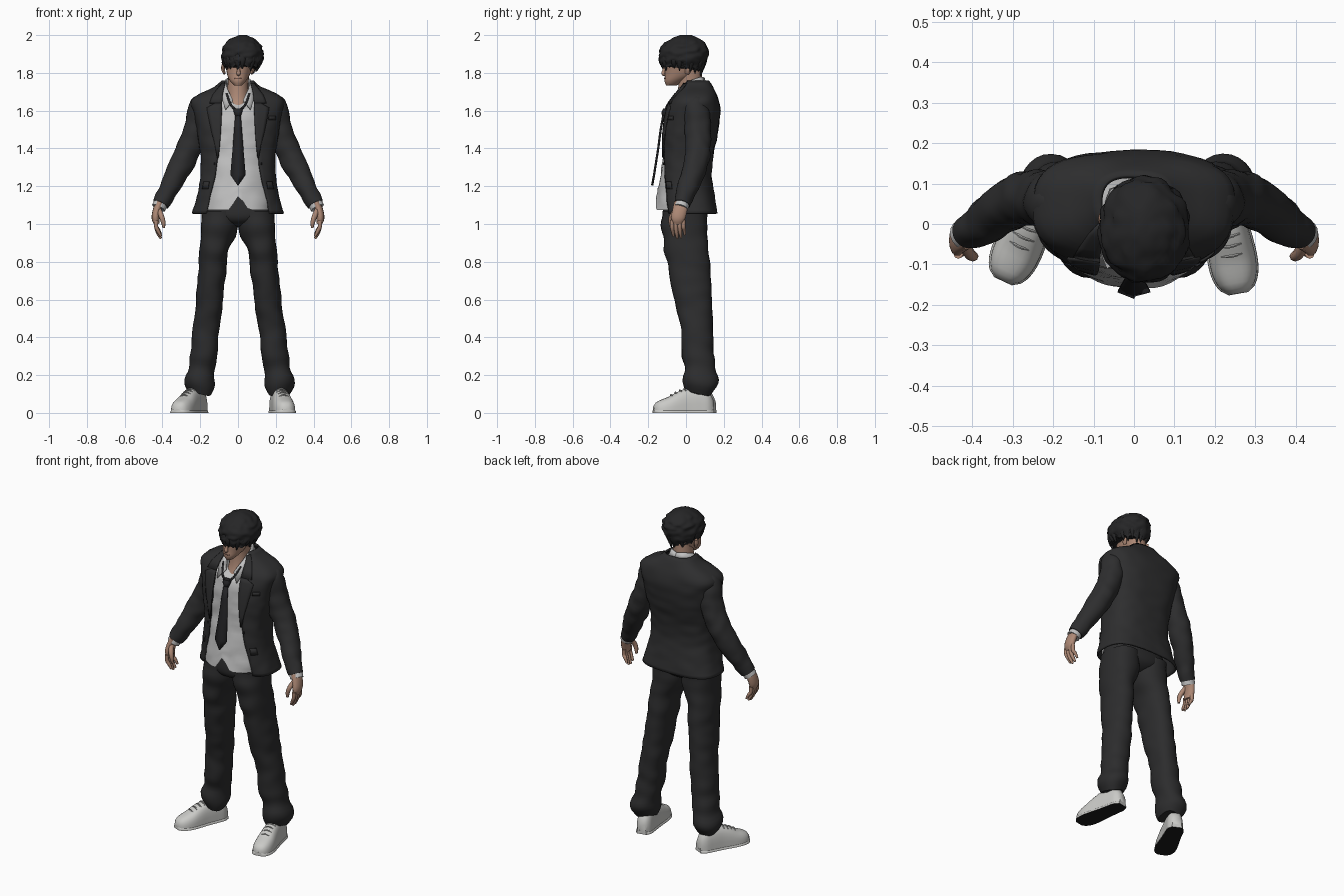
import bpy, bmesh, math
from mathutils import Vector, Matrix, noise

if "Cube" in bpy.data.objects:
    bpy.data.objects.remove(bpy.data.objects["Cube"])


def material(name, rgb):
    m = bpy.data.materials.new(name)
    m.use_nodes = True
    m.diffuse_color = (*rgb, 1)
    m.node_tree.nodes["Principled BSDF"].inputs["Base Color"].default_value = (*rgb, 1)
    return m


JACKET = material("charcoal jacket", (.027, .027, .028))
PANTS = material("charcoal trousers", (.025, .025, .026))
HAIR = material("black hair", (.019, .019, .02))
TIE = material("black tie", (.018, .018, .02))
SHIRT = material("pale grey shirt", (.53, .53, .53))
SHOE = material("white leather", (.59, .59, .57))
LACE = material("grey lace", (.38, .38, .37))
SOLE = material("black sole", (.01, .01, .01))
SKIN = material("skin", (.42, .25, .18))
LIP = material("lip", (.29, .15, .11))


def skin(name, rings, mat, closed=True, caps=True, thick=0):
    """Join rows of points into one smooth surface."""
    bm = bmesh.new()
    vs = [[bm.verts.new(p) for p in ring] for ring in rings]
    n = len(vs[0])
    for a, b in zip(vs, vs[1:]):
        for i in range(n if closed else n - 1):
            j = (i + 1) % n
            bm.faces.new((a[i], a[j], b[j], b[i]))
    if closed and caps:
        bm.faces.new(vs[0])
        bm.faces.new(vs[-1])
    bmesh.ops.recalc_face_normals(bm, faces=bm.faces)
    me = bpy.data.meshes.new(name)
    bm.to_mesh(me)
    bm.free()
    me.shade_smooth()
    me.set_sharp_from_angle(angle=math.radians(50))
    me.materials.append(mat)
    ob = bpy.data.objects.new(name, me)
    bpy.context.collection.objects.link(ob)
    if thick:
        mod = ob.modifiers.new("thickness", "SOLIDIFY")
        mod.thickness, mod.offset = thick, 0
    return ob


def spline(rows, t):
    """Smooth interpolation of rows whose first value is the key."""
    i = 0
    while i < len(rows) - 2 and t > rows[i + 1][0]:
        i += 1
    a, b = rows[i], rows[i + 1]
    before, after = rows[max(i - 1, 0)], rows[min(i + 2, len(rows) - 1)]
    h = b[0] - a[0]
    u = (t - a[0]) / h
    out = []
    for k in range(1, len(a)):
        m0 = (b[k] - before[k]) / (b[0] - before[0]) * h
        m1 = (after[k] - a[k]) / (after[0] - a[0]) * h
        out.append((2*u**3 - 3*u*u + 1)*a[k] + (u**3 - 2*u*u + u)*m0
                   + (3*u*u - 2*u**3)*b[k] + (u**3 - u*u)*m1)
    return out


def power(v, p):
    return math.copysign(abs(v) ** p, v)


def loft(name, rows, mat, p=.85, n=32, steps=24, wrinkle=0, freq=14, hem=None, side=1, **kw):
    """Upright body; rows are z, centre x, front y, back y, half width[, opening]."""
    rings = []
    for s in range(steps + 1):
        z = rows[0][0] + (rows[-1][0] - rows[0][0]) * s / steps
        cx, f, b, rx, *w = spline(rows, z)
        a0 = math.asin(min(.99, (w[0] / rx)) ** (1 / p)) if w else 0
        ring = []
        for i in range(n):
            a = a0 + (2*math.pi - 2*a0) * i / (n - 1 if w else n)
            d = Vector((power(math.sin(a), p), -power(math.cos(a), p), 0))
            v = Vector((cx + rx*d.x, (f + b)/2 + (b - f)/2*d.y, z))
            v += d * wrinkle * noise.noise(Vector((v.x, v.y, v.z*1.5)) * freq)
            if hem:
                v.z += hem(v, a)
            v.x *= side
            ring.append(v)
        rings.append(ring)
    return skin(name, rings, mat, closed=len(rows[0]) < 6, thick=.01 if len(rows[0]) > 5 else 0, **kw)


def tube(name, pts, mat, side=1, flat=1, n=14, sub=5, wrinkle=0):
    """Tapered limb; pts are x, y, z, radius."""
    rows = [(i, *p) for i, p in enumerate(pts)]
    steps = (len(pts) - 1) * sub
    path = [spline(rows, s / sub) for s in range(steps + 1)]
    rings = []
    for s, (x, y, z, r) in enumerate(path):
        c = Vector((x, y, z))
        t = (Vector(path[min(s + 1, steps)][:3]) - Vector(path[max(s - 1, 0)][:3])).normalized()
        u = t.cross(Vector((0, 1, 0))).normalized()
        w = u.cross(t)
        ring = []
        for i in range(n):
            a = 2 * math.pi * i / n
            d = u*math.cos(a) + w*math.sin(a)*flat
            v = c + d * (r + wrinkle*noise.noise((c + d*r) * 18))
            ring.append((v.x*side, v.y, v.z))
        rings.append(ring)
    return skin(name, rings, mat)


# Jacket body, open at the front
JROWS = [(1.055, 0, -.11, .163, .238, .165), (1.15, 0, -.118, .146, .212, .146),
         (1.25, 0, -.123, .131, .194, .122), (1.36, 0, -.122, .139, .193, .106),
         (1.47, 0, -.12, .162, .21, .096), (1.58, 0, -.105, .176, .228, .09),
         (1.65, 0, -.08, .17, .243, .088), (1.685, 0, -.055, .158, .205, .085),
         (1.72, 0, -.025, .14, .125, .078), (1.757, 0, -.01, .118, .08, .068)]
JP = .71
loft("jacket_body", JROWS, JACKET, p=JP, n=45, steps=40, wrinkle=.005)


def on_jacket(x, z, off=.009):
    cx, f, b, rx, w = spline(JROWS, z)
    s = min(1, abs(x) / rx) ** (1 / JP)
    return (x, (f + b)/2 - (b - f)/2 * (1 - s*s) ** (JP/2) - off, z)


def patch(name, rows, side, mat=JACKET):
    """Thin cloth on the jacket front; rows are z, inner x (0 = opening), outer x."""
    rings = []
    for z, a, b in rows:
        a = a or spline(JROWS, z)[4] - .004
        rings.append([on_jacket(side*(a + (b - a)*k/4), z) for k in range(5)])
    skin(name, rings, mat, closed=False, thick=.006)


# Shirt with a split hem and an open neck
def shirt_hem(v, a):
    front = max(0, math.cos(a))
    low = max(0, 1.22 - v.z) / .15
    high = max(0, v.z - 1.6) / .145
    return low * front * .08 * max(0, 1 - abs(v.x - .005)/.05) - .11 * high * front


loft("shirt", [(1.075, 0, -.16, .09, .176), (1.2, 0, -.142, .095, .172), (1.35, 0, -.122, .1, .166),
               (1.5, 0, -.115, .11, .175), (1.61, 0, -.1, .12, .16), (1.68, 0, -.075, .11, .11),
               (1.745, 0, -.05, .09, .066)],
     SHIRT, p=.95, n=48, steps=30, wrinkle=.007, hem=shirt_hem, caps=False)

# Trouser seat
loft("trouser_seat", [(.985, 0, -.05, .05, .04), (1.01, 0, -.105, .095, .11), (1.05, 0, -.123, .112, .185),
                      (1.15, 0, -.11, .1, .178)], PANTS, steps=12)

LEG = [(.1, .21, .002, .138, .058), (.15, .212, -.017, .17, .077), (.185, .209, -.014, .168, .075),
       (.225, .2, -.006, .158, .068), (.3, .19, -.018, .15, .073), (.45, .17, -.03, .142, .071),
       (.6, .152, -.06, .135, .073), (.72, .14, -.085, .13, .074), (.85, .127, -.11, .12, .077),
       (.97, .102, -.128, .112, .098), (1.07, .098, -.122, .112, .096)]


def cuff_folds(v, a):
    return .014 * math.sin(a*2) * max(0, 1 - v.z/.35)


for s, tag in ((1, "left"), (-1, "right")):
    # Trouser legs, both swung slightly to the left
    leg = [(z, cx + s*.012*max(0, .9 - z), *rest) for z, cx, *rest in LEG]
    loft(tag + "_trouser_leg", leg, PANTS, p=.9, n=26, steps=50, wrinkle=.01, freq=9,
         hem=cuff_folds, side=s)
    # Sleeves and shirt cuffs
    tube(tag + "_sleeve", [(.165, .05, 1.655, .045), (.195, .052, 1.615, .068), (.213, .06, 1.52, .069),
                           (.255, .065, 1.41, .066), (.303, .05, 1.31, .064), (.36, .01, 1.2, .054),
                           (.41, -.02, 1.105, .043)], JACKET, s, n=22, sub=6, wrinkle=.008)
    tube(tag + "_shirt_cuff", [(.4, -.014, 1.125, .038), (.421, -.027, 1.085, .038)], SHIRT, s, sub=2)
    # Hands
    tube(tag + "_palm", [(.415, -.024, 1.11, .022), (.43, -.033, 1.07, .022), (.436, -.042, 1.03, .021),
                         (.43, -.044, 1, .015)], SKIN, s, flat=1.8)
    for k in range(4):
        y, drop = -.074 + .02*k, (.012, 0, .004, .02)[k]
        tube(f"{tag}_finger_{k + 1}", [(.434, y, 1.02, .012), (.433, y, .985, .011),
                                       (.422, y + .004, .95 + drop, .01),
                                       (.408, y + .008, .923 + drop, .006)], SKIN, s, n=8, sub=3)
    tube(tag + "_thumb", [(.42, -.05, 1.075, .015), (.405, -.075, 1.04, .014), (.396, -.08, 1.01, .012),
                          (.393, -.078, .98, .007)], SKIN, s, n=8, sub=3)
    # Lapels, pocket flaps and front button
    patch(tag + "_collar_leaf", [(1.745, 0, .085), (1.71, 0, .112), (1.68, 0, .135), (1.64, 0, .15)], s)
    patch(tag + "_lapel", [(1.64, 0, .12), (1.615, 0, .165), (1.56, 0, .155), (1.49, 0, .14),
                           (1.42, 0, .122), (1.35, 0, .11)], s)
    patch(tag + "_hip_pocket", [(1.225, .152, .18), (1.185, .158, .188)], s)
    tube(tag + "_button", [(*on_jacket(.122, 1.325, .009), .004), (*on_jacket(.122, 1.312, .009), .004)],
         TIE, s, n=8, sub=2)
    # Shirt collar
    top = [(0, .095, 1.775), (.045, .075, 1.778), (.065, .03, 1.762), (.058, -.035, 1.72), (.026, -.08, 1.655)]
    bottom = [(0, .105, 1.74), (.058, .085, 1.735), (.08, .02, 1.715), (.086, -.06, 1.665), (.066, -.108, 1.605)]
    skin(tag + "_shirt_collar", [[(x*s, y, z) for x, y, z in row] for row in (top, bottom)],
         SHIRT, closed=False, thick=.007)
    # Ears
    tube(tag + "_ear", [(.072, .005, 1.795, .006), (.079, .012, 1.82, .01), (.08, .016, 1.845, .007)],
         SKIN, s, flat=1.8, n=8)

patch("breast_pocket", [(1.572, .165, .198), (1.55, .162, .198)], 1)

# Tie: knot, neck band and hanging blade
loft("tie_knot", [(1.565, 0, -.122, -.1, .012), (1.59, 0, -.13, -.09, .022), (1.612, 0, -.12, -.085, .026)],
     TIE, n=12, steps=6)
for s, tag in ((1, "left"), (-1, "right")):
    tube(tag + "_tie_band", [(.01, -.11, 1.6, .006), (.04, -.095, 1.635, .006), (.06, -.055, 1.69, .006)],
         TIE, s, n=8)
blade = [(1.575, .014, -.12), (1.5, .02, -.134), (1.4, .028, -.147), (1.26, .04, -.169), (1.205, .002, -.179)]
skin("tie_blade", [[(-w, y + .003, z), (0, y - .003, z), (w, y + .003, z)] for z, w, y in blade],
     TIE, closed=False, thick=.006)

# Neck and head
loft("neck", [(1.6, 0, -.075, .08, .075), (1.66, 0, -.05, .085, .06), (1.74, 0, -.04, .085, .055),
              (1.83, .01, -.04, .085, .055)], SKIN, p=1, n=20, steps=12)
loft("head", [(1.733, .0, -.105, -.05, .02), (1.755, .0, -.114, -.015, .041), (1.785, .002, -.112, .045, .058),
              (1.83, .007, -.112, .085, .069), (1.89, .015, -.117, .09, .075), (1.95, .02, -.09, .07, .06)],
     SKIN, p=.95, n=28, steps=20)
tube("nose", [(.005, -.11, 1.84, .007), (.003, -.118, 1.81, .009), (.003, -.12, 1.796, .011),
              (.003, -.11, 1.789, .006)], SKIN, n=10)
skin("mouth", [[(.001 + k*.006, -.1155 + k*k*.0005, z) for k in range(-3, 4)] for z in (1.767, 1.772)],
     LIP, closed=False, thick=.003)


# Hair cap with a ragged fringe of locks
def hair_hem(v, a):
    low = max(0, 1.9 - v.z) / .07
    return low * (.008*math.sin(a*13) - .02*max(0, -math.cos(a)))


loft("hair_cap", [(1.835, .022, -.132, .09, .09), (1.87, .024, -.141, .108, .106),
                  (1.91, .025, -.141, .116, .109), (1.95, .024, -.122, .106, .094),
                  (1.98, .022, -.08, .072, .062), (2, .022, -.035, .025, .018)],
     HAIR, p=.95, n=52, steps=22, wrinkle=.012, freq=28, hem=hair_hem)
for k in range(22):
    a = 2 * math.pi * k / 22
    dx, dy = math.sin(a), -math.cos(a)
    tip = 1.822 + .012*math.sin(k*2.3) - .03*max(0, dy)
    tube(f"hair_lock_{k + 1}", [(.024 + .085*dx, -.015 + .102*dy, 1.91, .02),
                                (.024 + .09*dx, -.018 + .108*dy, 1.865, .019),
                                (.022 + .08*dx, -.02 + .102*dy, tip, .002)], HAIR, n=8, sub=4)

# Shoes: sections along the length, with dark undersides
SHOE_ROWS = [(-.162, .02, .036), (-.15, .038, .054), (-.12, .053, .07), (-.08, .058, .086),
             (-.03, .055, .113), (.02, .05, .13), (.08, .047, .135), (.13, .043, .118), (.158, .026, .07)]


def shoe_part(name, grow, height, mat):
    rings = []
    for s in range(25):
        y = -.162 + .32 * s / 24
        w, h = spline(SHOE_ROWS, y)
        h = height or h
        rings.append([((w + grow)*power(math.cos(math.pi*i/14), .75), y*(1 + grow),
                       h*power(max(0, math.sin(math.pi*i/14)), .7)) for i in range(15)])
    ob = skin(name, rings, mat)
    ob.data.materials.append(SOLE)
    for f in ob.data.polygons:
        f.material_index = int(f.normal.z < -.7)
    return ob


for tag, x, y, turn in (("left", .23, -.012, 10), ("right", -.255, .006, -25)):
    parts = [shoe_part(tag + "_shoe", 0, 0, SHOE), shoe_part(tag + "_sole", .004, .022, SHOE)]
    for k in range(4):
        ly = -.065 + .024*k
        h = spline(SHOE_ROWS, ly)[1]
        parts.append(tube(f"{tag}_lace_{k + 1}", [(-.028, ly, h - .01, .004), (0, ly - .004, h + .002, .004),
                                                  (.028, ly, h - .01, .004)], LACE, n=6, sub=3))
    for ob in parts:
        ob.data.transform(Matrix.Translation((x, y, 0)) @ Matrix.Rotation(math.radians(turn), 4, "Z"))
